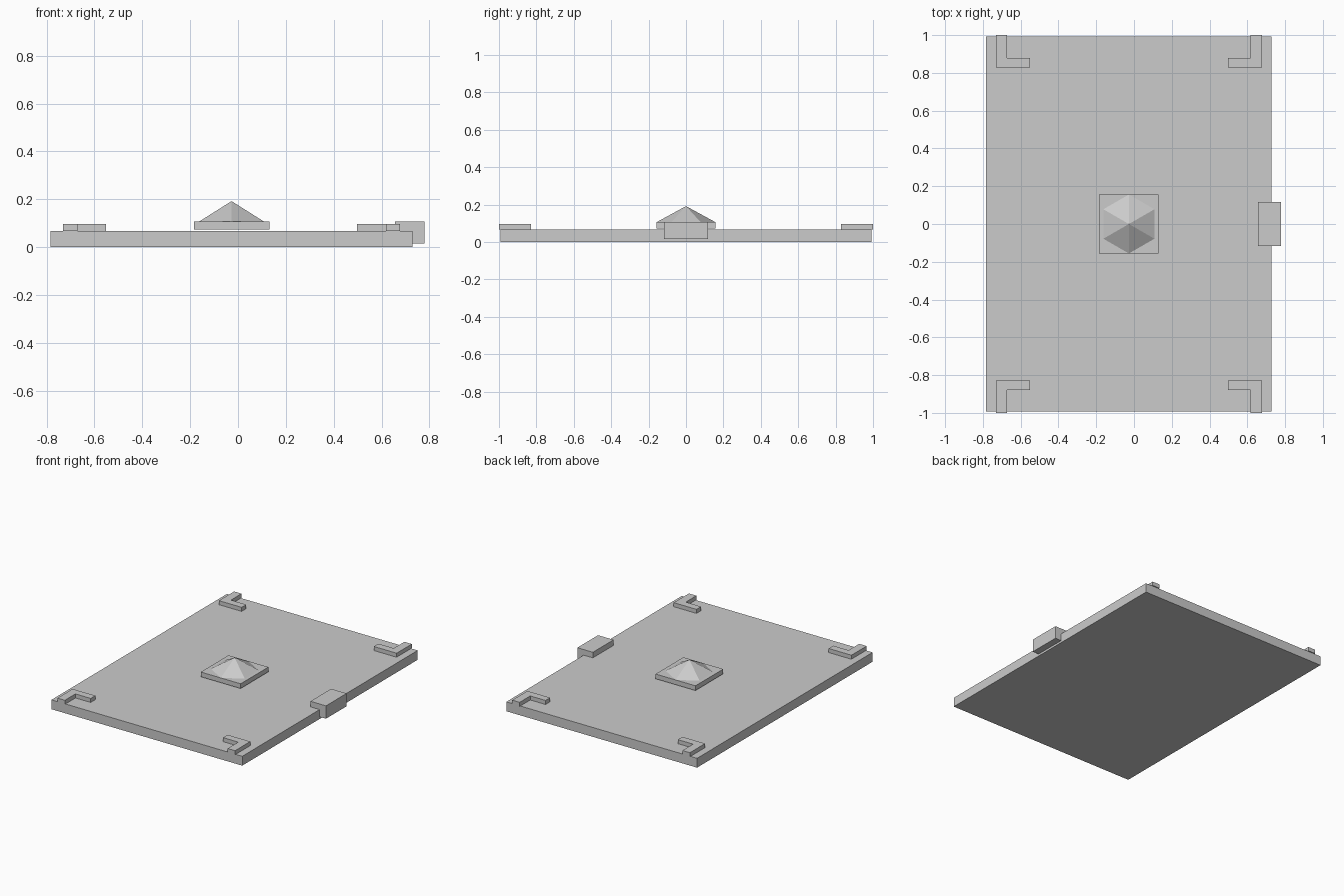
import bpy, bmesh, math

if "Cube" in bpy.data.objects:
    bpy.data.objects.remove(bpy.data.objects["Cube"])

CX = -0.027  # centre line of the slab

grey = bpy.data.materials.new("plain grey")
grey.diffuse_color = (0.6, 0.6, 0.6, 1)
grey.use_nodes = True
grey.node_tree.nodes["Principled BSDF"].inputs["Base Color"].default_value = grey.diffuse_color


def prism(name, outline, z0, z1):
    """Extrude a flat outline from z0 to z1."""
    bm = bmesh.new()
    face = bm.faces.new([bm.verts.new((x, y, z0)) for x, y in outline])
    top = bmesh.ops.extrude_face_region(bm, geom=[face])["geom"]
    verts = [g for g in top if isinstance(g, bmesh.types.BMVert)]
    bmesh.ops.translate(bm, verts=verts, vec=(0, 0, z1 - z0))
    bmesh.ops.recalc_face_normals(bm, faces=bm.faces)
    return finish(name, bm)


def finish(name, bm):
    mesh = bpy.data.meshes.new(name)
    bm.to_mesh(mesh)
    bm.free()
    mesh.materials.append(grey)
    obj = bpy.data.objects.new(name, mesh)
    bpy.context.collection.objects.link(obj)
    return obj


def rect(x0, x1, y0, y1):
    return [(x0, y0), (x1, y0), (x1, y1), (x0, y1)]


# Base slab
prism("slab", rect(-0.783, 0.729, -0.993, 0.993), 0, 0.067)

# Latch block on the right edge
prism("latch", rect(0.656, 0.779, -0.117, 0.117), 0.015, 0.107)

# L-shaped corner brackets, mirrored about the slab centre
bracket = [(0.704, 1.0), (0.704, 0.828), (0.524, 0.828),
           (0.524, 0.88), (0.645, 0.88), (0.645, 1.0)]
for sx, side in ((-1, "left"), (1, "right")):
    for sy, end in ((-1, "front"), (1, "back")):
        prism(f"{end}_{side}_bracket",
              [(CX + sx * x, sy * y) for x, y in bracket], 0.067, 0.096)

# Square mount in the middle
prism("gem_mount", rect(CX - 0.158, CX + 0.158, -0.157, 0.157), 0.073, 0.107)

# Six-sided pointed gem
bm = bmesh.new()
bmesh.ops.create_cone(bm, cap_ends=True, segments=6, radius1=0.156,
                      radius2=0, depth=0.085)
bmesh.ops.remove_doubles(bm, verts=bm.verts, dist=0.001)
low = [v for v in bm.verts if v.co.z < 0]
low.sort(key=lambda v: math.atan2(v.co.y, v.co.x))
if min(abs(abs(v.co.y) - 0.156) for v in low) > 0.005:  # point along y
    for v in bm.verts:
        v.co.x, v.co.y = -v.co.y, v.co.x
gem = finish("gem", bm)
gem.location = (CX, 0, 0.1495)
